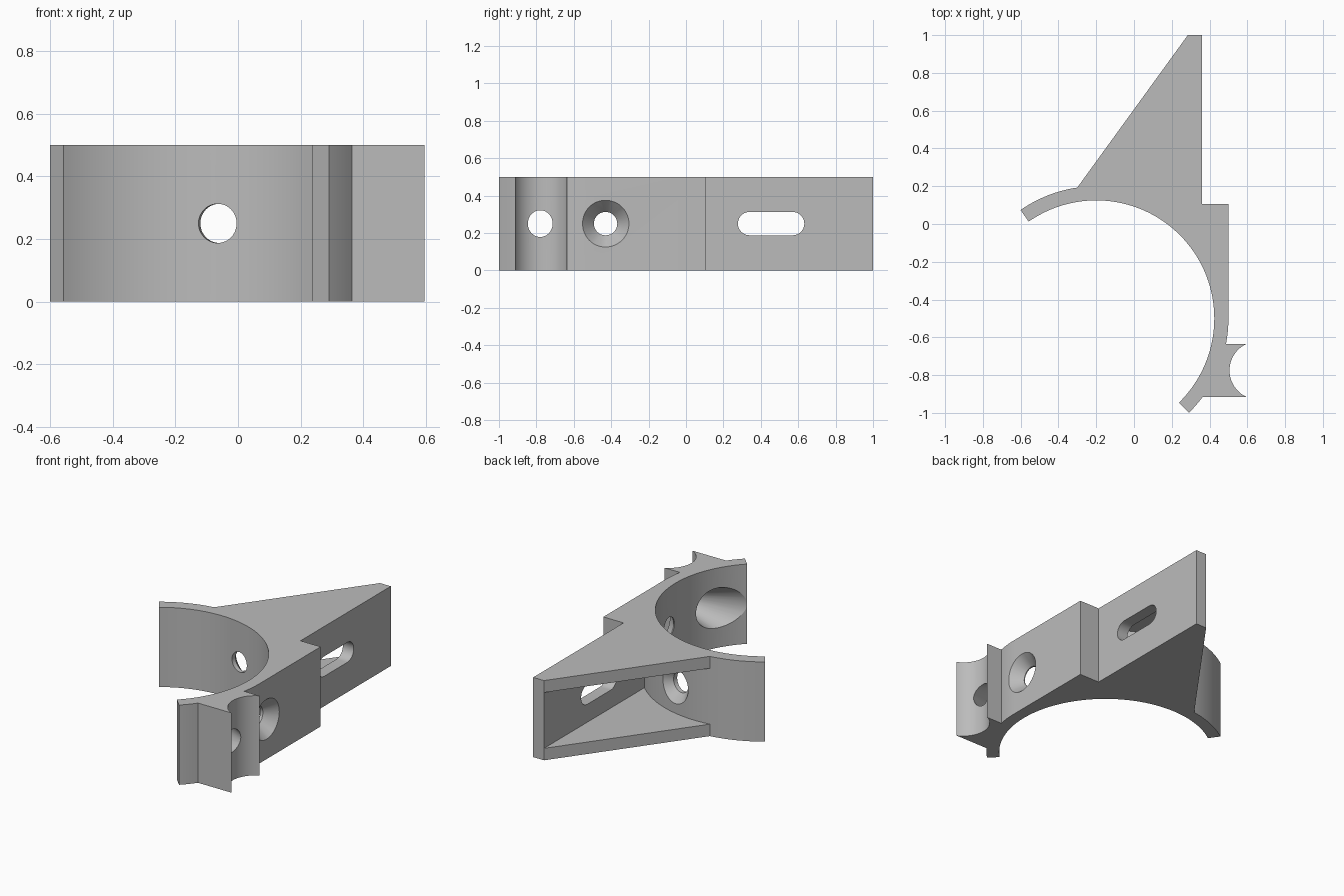
import bpy, bmesh
from math import cos, sin, radians, pi
from mathutils import Vector, Matrix

cube = bpy.data.objects.get("Cube")
if cube:
    bpy.data.objects.remove(cube, do_unlink=True)

HEIGHT, MID, PLATE = 0.5, 0.25, 0.075
CX, CY, INNER, OUTER = -0.2, -0.5, 0.625, 0.7
HOLE, SINK = 0.0625, 0.125
WALL_X = 0.285

grey = bpy.data.materials.new("light_grey")
grey.use_nodes = True
grey.diffuse_color = (0.5, 0.5, 0.5, 1)
grey.node_tree.nodes["Principled BSDF"].inputs["Base Color"].default_value = (0.5, 0.5, 0.5, 1)


def arc(cx, cy, r, start, end, steps):
    angles = [radians(start + (end - start) * i / steps) for i in range(steps + 1)]
    return [(cx + r * cos(a), cy + r * sin(a)) for a in angles]


def make_object(name, bm):
    bmesh.ops.recalc_face_normals(bm, faces=bm.faces)
    mesh = bpy.data.meshes.new(name)
    bm.to_mesh(mesh)
    bm.free()
    mesh.materials.append(grey)
    obj = bpy.data.objects.new(name, mesh)
    bpy.context.collection.objects.link(obj)
    return obj


def prism(name, outline, low, high, matrix=Matrix()):
    bm = bmesh.new()
    face = bm.faces.new([bm.verts.new((x, y, low)) for x, y in outline])
    ext = bmesh.ops.extrude_face_region(bm, geom=[face])
    tops = [v for v in ext["geom"] if isinstance(v, bmesh.types.BMVert)]
    bmesh.ops.translate(bm, verts=tops, vec=(0, 0, high - low))
    bm.transform(matrix)
    return make_object(name, bm)


def turned(name, profile, origin, direction, sides=48):
    """Solid of revolution from (distance, radius) pairs along a direction."""
    bm = bmesh.new()
    rings = [[bm.verts.new((r * cos(2 * pi * i / sides), r * sin(2 * pi * i / sides), d))
              for i in range(sides)] for d, r in profile]
    for a, b in zip(rings, rings[1:]):
        for i in range(sides):
            j = (i + 1) % sides
            bm.faces.new((a[i], a[j], b[j], b[i]))
    bm.faces.new(rings[0])
    bm.faces.new(rings[-1])
    turn = Vector(direction).to_track_quat("Z", "Y").to_matrix().to_4x4()
    bm.transform(Matrix.Translation(origin) @ turn)
    return make_object(name, bm)


# Bracket outline: clamp arc, notched lug, mounting block and triangular arm
outline = (
    arc(CX, CY, OUTER, -45.5, -36.4, 6)
    + arc(0.66, -0.775, 0.1543, 245.1, 114.9, 32)
    + arc(CX, CY, OUTER, -11.1, 0, 6)
    + [(0.5, 0.105), (0.36, 0.105), (0.36, 1.0), (WALL_X, 1.0)]
    + arc(CX, CY, OUTER, 98.25, 124.9, 14)
    + arc(CX, CY, INNER, 124.9, -45.5, 90)
)
# Lug corners sit square to the block
outline.insert(7, (0.595, -0.915))
outline.insert(41, (0.595, -0.635))
clean = [p for i, p in enumerate(outline)
         if (Vector(p) - Vector(outline[i - 1])).length > 1e-3]
bracket = prism("bracket", clean, 0, HEIGHT)

# Pocket between the two triangular plates
pocket = prism("pocket_cutter",
               arc(CX, CY, OUTER, 46.13, 98.25, 32) + [(-0.45, 0.6), (WALL_X, 1.5)],
               PLATE, HEIGHT - PLATE)

# Slot through the arm wall, drawn in y-z and extruded along x
yz = Matrix(((0, 0, 1, 0), (1, 0, 0, 0), (0, 1, 0, 0), (0, 0, 0, 1)))
slot = prism("slot_cutter",
             arc(0.57, MID, HOLE, -90, 90, 20) + arc(0.34, MID, HOLE, 90, 270, 20),
             0.2, 0.42, yz)

# Countersunk holes in the block and the clamp wall, tapered hole in the lug
block_hole = turned("block_hole_cutter",
                    [(0.3, HOLE), (0.43, HOLE), (0.5, SINK), (0.54, SINK + 0.036)],
                    (0, -0.43, MID), (1, 0, 0))
tilt = radians(77.5)
clamp_hole = turned("clamp_hole_cutter",
                    [(0.5, HOLE), (0.65, HOLE), (OUTER, 0.115), (0.74, 0.157)],
                    (CX, CY, MID), (cos(tilt), sin(tilt), 0))
lug_hole = turned("lug_hole_cutter", [(0.15, 0.196), (0.6, 0.0385)],
                  (0, -0.78, MID), (1, 0, 0))

cutters = [pocket, slot, block_hole, clamp_hole, lug_hole]
for cutter in cutters:
    mod = bracket.modifiers.new(cutter.name, "BOOLEAN")
    mod.operation = "DIFFERENCE"
    mod.solver = "EXACT"
    mod.object = cutter
    cutter.hide_render = True

# Bake the cuts, then drop the cutters
bpy.context.view_layer.update()
graph = bpy.context.evaluated_depsgraph_get()
bracket_mesh = bpy.data.meshes.new_from_object(bracket.evaluated_get(graph))
bracket.modifiers.clear()
bracket.data = bracket_mesh
for cutter in cutters:
    bpy.data.objects.remove(cutter, do_unlink=True)

bpy.ops.object.select_all(action="DESELECT")
bracket.select_set(True)
bpy.context.view_layer.objects.active = bracket
bpy.ops.object.shade_smooth_by_angle(angle=radians(25))
